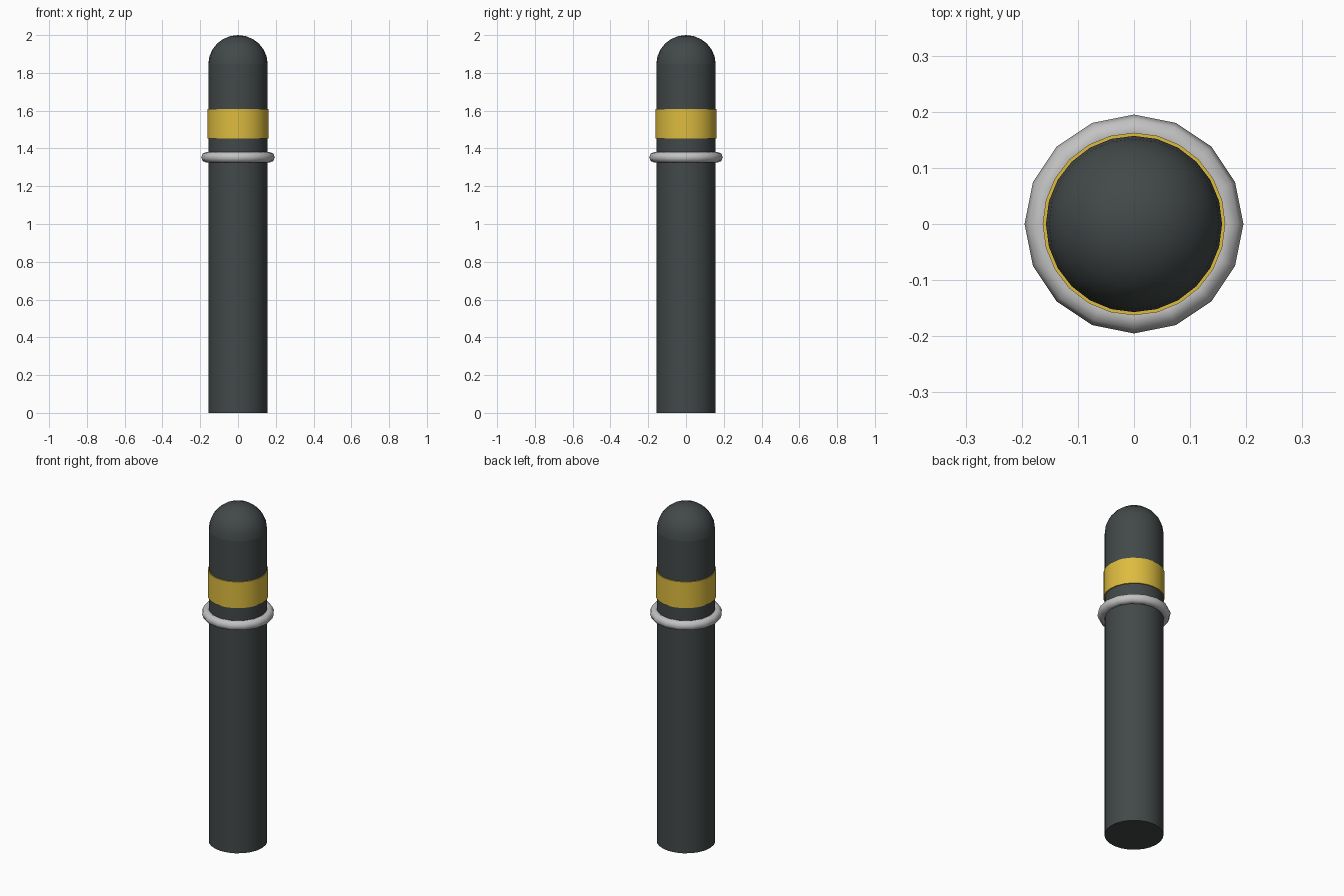
import bpy, math

if "Cube" in bpy.data.objects:
    bpy.data.objects.remove(bpy.data.objects["Cube"])

def material(name, rgb):
    m = bpy.data.materials.new(name)
    m.diffuse_color = (*rgb, 1)
    m.use_nodes = True
    m.node_tree.nodes["Principled BSDF"].inputs["Base Color"].default_value = m.diffuse_color
    return m

dark = material("dark grey paint", (0.055, 0.065, 0.065))
yellow = material("yellow band", (0.72, 0.50, 0.05))
steel = material("light grey metal", (0.54, 0.54, 0.54))

def finish(name, mat, angle=50):
    o = bpy.context.object
    o.name = name
    o.data.materials.append(mat)
    bpy.ops.object.shade_smooth_by_angle(angle=math.radians(angle))
    return o

def lathe(name, profile, sides, mat, angle=50):
    """Revolve (radius, z) points about z; radius 0 closes to a pole."""
    verts, rings, faces = [], [], []
    for r, z in profile:
        n = 1 if r == 0 else sides
        rings.append([len(verts) + i for i in range(n)])
        verts += [(r * math.cos(math.tau * i / sides), r * math.sin(math.tau * i / sides), z) for i in range(n)]
    for a, b in zip(rings, rings[1:]):
        for i in range(sides):
            j = (i + 1) % sides
            f = [a[i % len(a)], a[j % len(a)], b[j % len(b)], b[i % len(b)]]
            faces.append(list(dict.fromkeys(f)))
    me = bpy.data.meshes.new(name)
    me.from_pydata(verts, [], faces)
    o = bpy.data.objects.new(name, me)
    bpy.context.collection.objects.link(o)
    bpy.ops.object.select_all(action='DESELECT')
    bpy.context.view_layer.objects.active = o
    o.select_set(True)
    return finish(name, mat, angle)

R, TOP = 0.157, 1.846

# Post shaft, closed underneath
lathe("post_shaft", [(0, 0), (R, 0), (R, TOP)], 24, dark)

# Rounded cap
steps = 6
dome = [(R * math.cos(math.pi / 2 * i / steps), TOP + 0.154 * math.sin(math.pi / 2 * i / steps)) for i in range(steps)]
lathe("dome_cap", dome + [(0, 2.0)], 24, dark)

# Reflective band
lathe("yellow_band", [(R - 0.01, 1.453), (0.1627, 1.453), (0.1627, 1.608), (R - 0.01, 1.608)], 24, yellow)

# Collar ring
bpy.ops.mesh.primitive_torus_add(major_radius=0.167, minor_radius=0.028, major_segments=16,
                                 minor_segments=8, location=(0, 0, 1.353))
finish("collar_ring", steel, 60)
